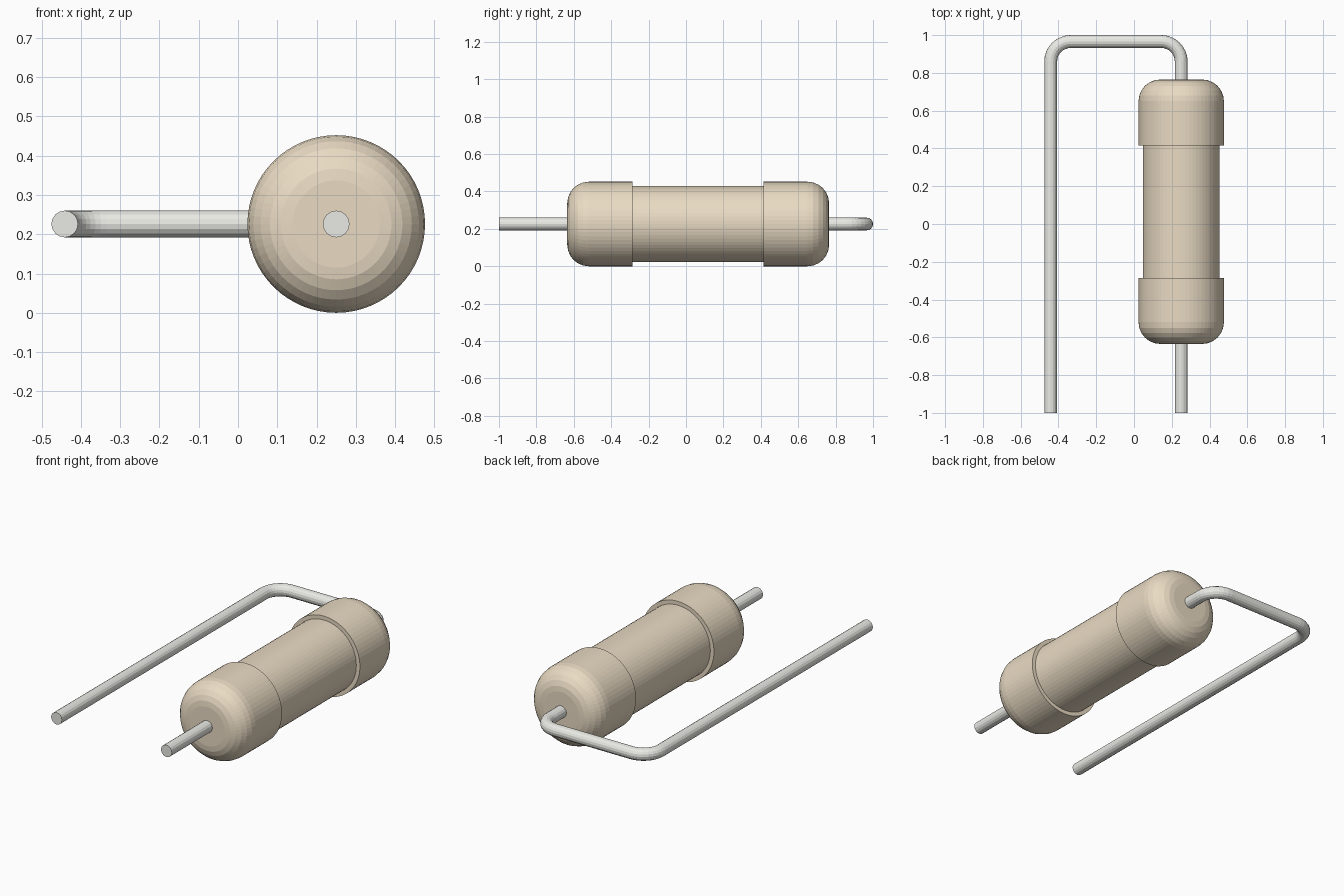
import bpy, bmesh
from math import pi, sin, cos
from mathutils import Matrix

if "Cube" in bpy.data.objects:
    bpy.data.objects.remove(bpy.data.objects["Cube"])

CX, CZ = 0.25, 0.226          # body axis
WIRE_R = 0.034


def material(name, rgb):
    m = bpy.data.materials.new(name)
    m.diffuse_color = (*rgb, 1)
    m.use_nodes = True
    m.node_tree.nodes["Principled BSDF"].inputs["Base Color"].default_value = m.diffuse_color
    return m


tan = material("tan_coating", (0.82, 0.71, 0.55))
metal = material("lead_metal", (0.82, 0.82, 0.78))


def lathe(name, profile, mat, steps=64):
    """Spin (radius, y) points around the body axis."""
    bm = bmesh.new()
    verts = [bm.verts.new((r, y, 0)) for r, y in profile]
    edges = [bm.edges.new(p) for p in zip(verts, verts[1:])]
    bmesh.ops.spin(bm, geom=verts + edges, cent=(0, 0, 0), axis=(0, 1, 0),
                   angle=2 * pi, steps=steps)
    bmesh.ops.remove_doubles(bm, verts=bm.verts, dist=1e-4)
    bmesh.ops.recalc_face_normals(bm, faces=bm.faces)
    me = bpy.data.meshes.new(name)
    bm.to_mesh(me)
    bm.free()
    me.materials.append(mat)
    ob = bpy.data.objects.new(name, me)
    ob.location = (CX, 0, CZ)
    bpy.context.collection.objects.link(ob)
    return ob


# Body: slim core between two rounded end caps
MID, HALF, STEP = 0.065, 0.70, 0.35
CAP_R, CORE_R, ROUND = 0.226, 0.2035, 0.115

lathe("body_core", [(CORE_R, MID - STEP), (CORE_R, MID + STEP)], tan)

for name, side in (("front_cap", -1), ("back_cap", 1)):
    profile = [(CORE_R, STEP), (CAP_R, STEP)]
    for i in range(7):
        a = i / 6 * pi / 2
        profile.append((CAP_R - ROUND + ROUND * cos(a),
                        HALF - ROUND + ROUND * sin(a)))
    profile.append((0, HALF))
    lathe(name, [(r, MID + side * y) for r, y in profile], tan)

# Wire lead: through the body, then bent back along the other side
BEND, LEFT, TOP = 0.106, -0.441, 0.966
path = [(CX, -1)]
for cx, start in ((CX - BEND, 0), (LEFT + BEND, pi / 2)):
    for i in range(9):
        a = start + i / 8 * pi / 2
        path.append((cx + BEND * cos(a), TOP - BEND + BEND * sin(a)))
path.append((LEFT, -1))

curve = bpy.data.curves.new("wire_lead", 'CURVE')
curve.dimensions = '3D'
curve.bevel_depth = WIRE_R
curve.bevel_resolution = 6
curve.use_fill_caps = True
spline = curve.splines.new('POLY')
spline.points.add(len(path) - 1)
for p, (x, y) in zip(spline.points, path):
    p.co = (x, y, CZ, 1)
spline.use_smooth = False
curve.materials.append(metal)
wire = bpy.data.objects.new("wire_lead", curve)
bpy.context.collection.objects.link(wire)
bpy.context.view_layer.objects.active = wire
wire.select_set(True)
bpy.ops.object.convert(target='MESH')
